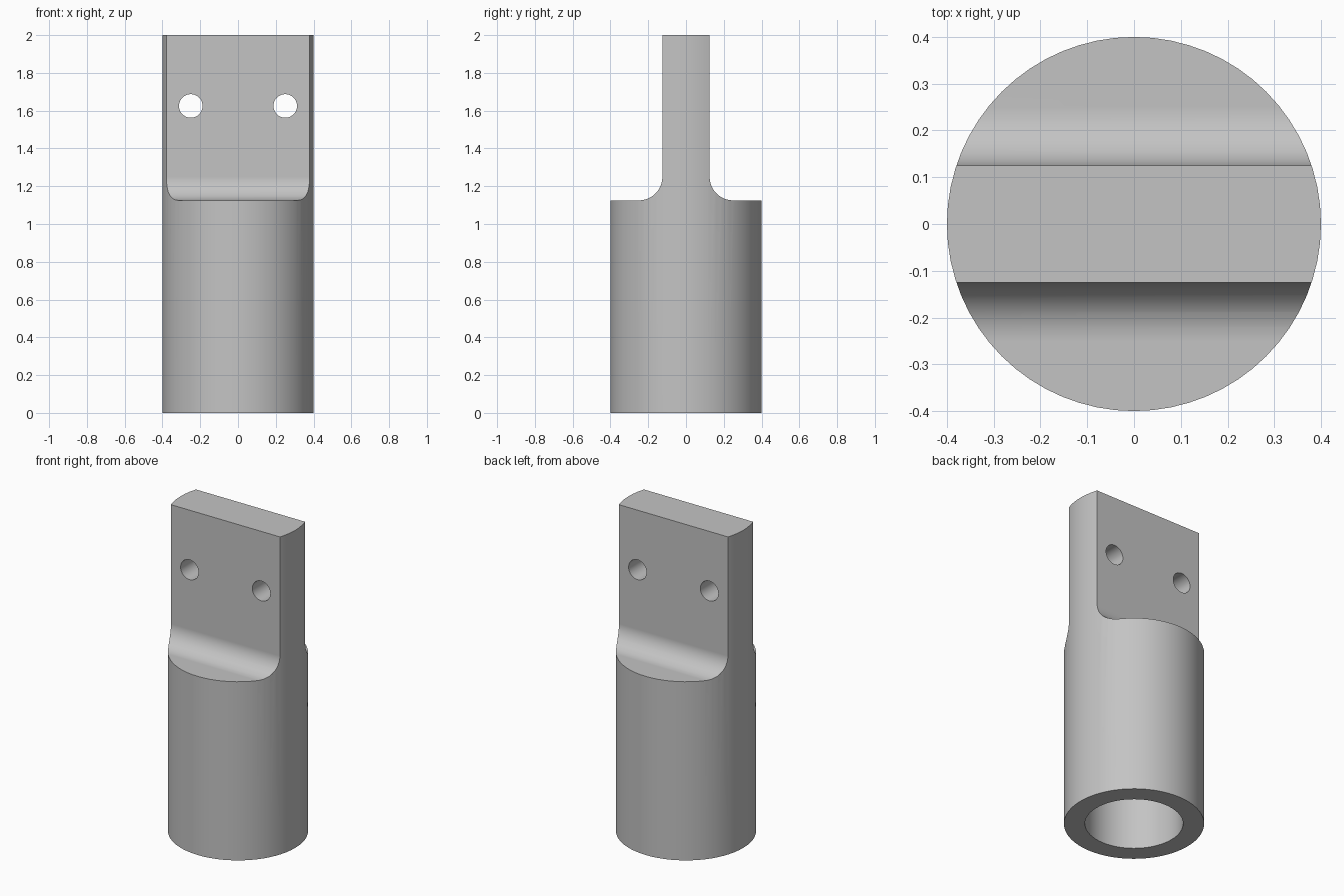
import bpy
import math
from mathutils import Matrix

cube = bpy.data.objects.get("Cube")
if cube:
    bpy.data.objects.remove(cube, do_unlink=True)

RADIUS = 0.4
HEIGHT = 2.0
SHOULDER = 1.125      # top of the round socket
HALF_TAB = 0.125      # half thickness of the flat tab
FILLET = 0.125
BORE_RADIUS = 0.28
BORE_DEPTH = 1.0
HOLE_RADIUS = 0.0625

metal = bpy.data.materials.new("plain_grey")
metal.use_nodes = True
grey = (0.55, 0.55, 0.55, 1)
metal.diffuse_color = grey
metal.node_tree.nodes["Principled BSDF"].inputs["Base Color"].default_value = grey


def prism(name, outline, depth, matrix):
    """Extrude a closed 2D outline along local z and place it by a matrix."""
    import bmesh
    bm = bmesh.new()
    face = bm.faces.new([bm.verts.new((u, v, 0)) for u, v in outline])
    top = bmesh.ops.extrude_face_region(bm, geom=[face])["geom"]
    moved = [g for g in top if isinstance(g, bmesh.types.BMVert)]
    bmesh.ops.translate(bm, verts=moved, vec=(0, 0, depth))
    bm.transform(matrix)
    bmesh.ops.recalc_face_normals(bm, faces=bm.faces)
    mesh = bpy.data.meshes.new(name)
    bm.to_mesh(mesh)
    bm.free()
    mesh.materials.append(metal)
    obj = bpy.data.objects.new(name, mesh)
    bpy.context.collection.objects.link(obj)
    return obj


def circle(radius, count):
    return [(radius * math.cos(math.tau * i / count),
             radius * math.sin(math.tau * i / count)) for i in range(count)]


def carve(body, tool, operation):
    """Apply a boolean and discard the tool."""
    bpy.context.view_layer.objects.active = body
    mod = body.modifiers.new("carve", "BOOLEAN")
    mod.operation = operation
    mod.solver = "EXACT"
    mod.object = tool
    bpy.ops.object.modifier_apply(modifier=mod.name)
    bpy.data.objects.remove(tool, do_unlink=True)


# Round bar stock
body = prism("socket_with_tab", circle(RADIUS, 64), HEIGHT, Matrix())

# Side profile: wide socket, filleted shoulders, narrow tab
side = [(0.6, -0.2), (0.6, SHOULDER)]
for i in range(13):
    a = math.pi / 2 * i / 12
    side.append((HALF_TAB + FILLET * (1 - math.sin(a)),
                 SHOULDER + FILLET * (1 - math.cos(a))))
side.append((HALF_TAB, HEIGHT + 0.2))
outline = side + [(-y, z) for y, z in reversed(side)]
# Local axes (u, v, depth) become world (y, z, x)
to_side = Matrix(((0, 0, 1, -0.6), (1, 0, 0, 0), (0, 1, 0, 0), (0, 0, 0, 1)))
carve(body, prism("profile_tool", outline, 1.2, to_side), "INTERSECT")

# Blind bore from below
carve(body, prism("bore_tool", circle(BORE_RADIUS, 64), BORE_DEPTH + 0.2,
                  Matrix.Translation((0, 0, -0.2))), "DIFFERENCE")

# Two bolt holes through the tab
for x in (-0.25, 0.25):
    place = Matrix.Translation((x, 0.5, 1.625)) @ Matrix.Rotation(math.pi / 2, 4, "X")
    carve(body, prism("hole_tool", circle(HOLE_RADIUS, 40), 1.0, place), "DIFFERENCE")

# Smooth curved faces, crisp edges
bpy.ops.object.select_all(action="DESELECT")
body.select_set(True)
bpy.context.view_layer.objects.active = body
bpy.ops.object.shade_smooth_by_angle(angle=math.radians(25))
weighted = body.modifiers.new("weighted_normals", "WEIGHTED_NORMAL")
weighted.keep_sharp = True
